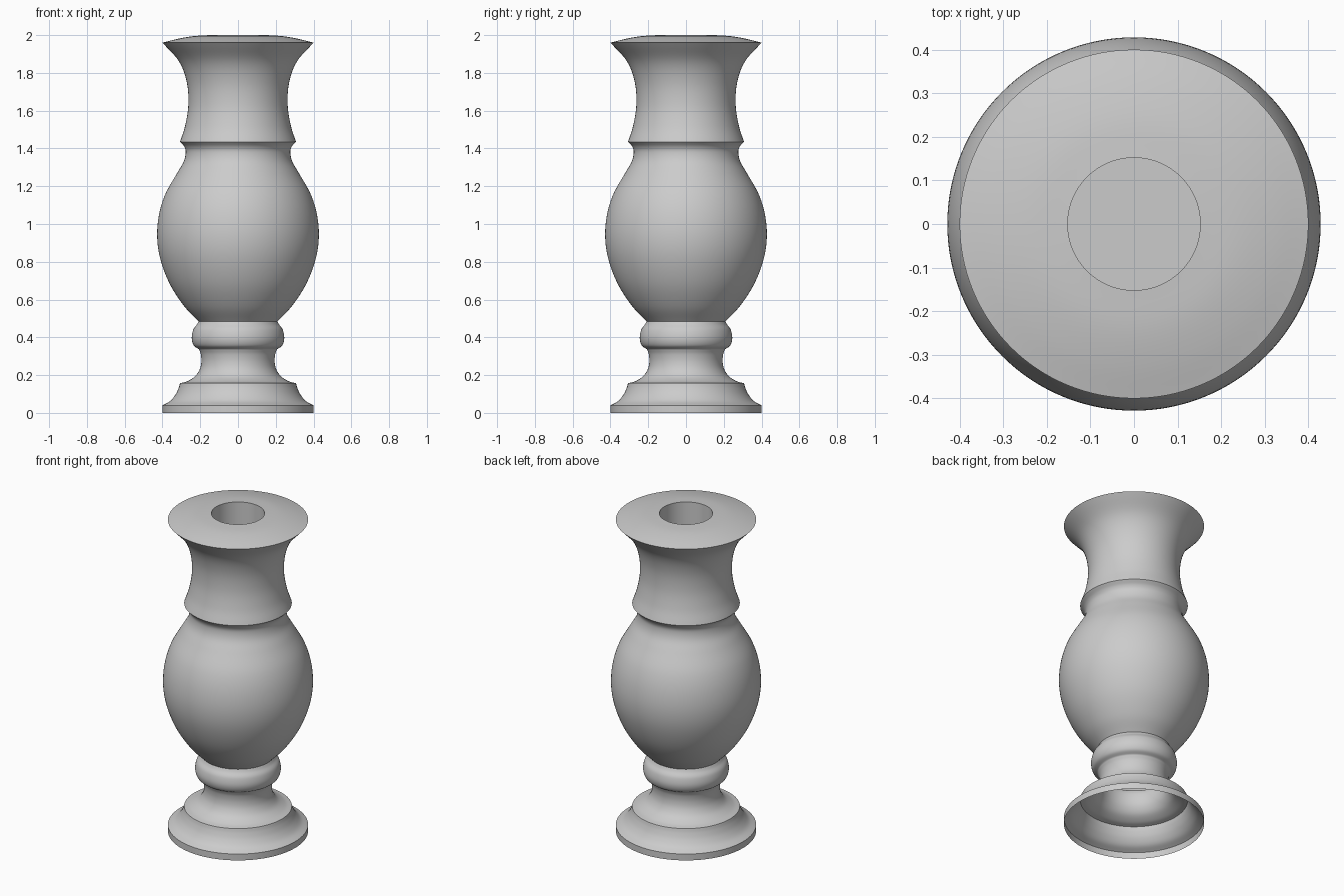
import bpy, bmesh, math
from mathutils import Vector

if "Cube" in bpy.data.objects:
    bpy.data.objects.remove(bpy.data.objects["Cube"])

SEGMENTS = 128


def smooth_curve(points, steps=6):
    """Catmull-Rom curve through (radius, height) points."""
    p = [Vector(q) for q in points]
    p = [2 * p[0] - p[1]] + p + [2 * p[-1] - p[-2]]
    out = []
    for a, b, c, d in zip(p, p[1:], p[2:], p[3:]):
        for i in range(steps):
            t = i / steps
            out.append(0.5 * (2 * b + (c - a) * t + (2 * a - 5 * b + 4 * c - d) * t ** 2
                              + (3 * b - a - 3 * c + d) * t ** 3))
    return out + [p[-2]]


# Profile sections from the open foot up to the socket; sharp creases lie between sections
sections = [
    # foot band
    [(0.40, 0.0), (0.40, 0.04)],
    # foot cove
    [(0.40, 0.04), (0.36, 0.062), (0.332, 0.095), (0.315, 0.13), (0.307, 0.157)],
    # stem
    [(0.307, 0.157), (0.27, 0.167), (0.228, 0.193), (0.203, 0.23), (0.194, 0.27),
     (0.197, 0.31), (0.207, 0.337)],
    # ring bead
    [(0.207, 0.337), (0.234, 0.357), (0.245, 0.395), (0.237, 0.44), (0.218, 0.468),
     (0.209, 0.485)],
    # body
    [(0.209, 0.485), (0.285, 0.565), (0.36, 0.68), (0.41, 0.81), (0.428, 0.93),
     (0.418, 1.05), (0.384, 1.16), (0.325, 1.265), (0.288, 1.33), (0.277, 1.38),
     (0.285, 1.41), (0.307, 1.435)],
    # flared neck
    [(0.307, 1.435), (0.28, 1.52), (0.263, 1.63), (0.271, 1.75), (0.312, 1.86), (0.40, 1.96)],
    # domed top
    [(0.40, 1.96), (0.32, 1.98), (0.24, 1.994), (0.152, 2.0)],
    # socket wall and floor
    [(0.152, 2.0), (0.152, 1.65)],
    [(0.152, 1.65), (0.0, 1.65)],
]

profile = []
for section in sections:
    pts = smooth_curve(section) if len(section) > 2 else [Vector(q) for q in section]
    profile += pts if not profile else pts[1:]

# Spin the profile around the vertical axis
bm = bmesh.new()
verts = [bm.verts.new((r, 0, z)) for r, z in profile]
edges = [bm.edges.new(pair) for pair in zip(verts, verts[1:])]
bmesh.ops.spin(bm, geom=verts + edges, cent=(0, 0, 0), axis=(0, 0, 1),
               angle=math.tau, steps=SEGMENTS, use_duplicate=False)
bmesh.ops.remove_doubles(bm, verts=bm.verts, dist=0.0001)
bmesh.ops.recalc_face_normals(bm, faces=bm.faces)

# Make the outside face outward
foot = min(bm.faces, key=lambda f: f.calc_center_median().z)
if foot.normal.dot(foot.calc_center_median()) < 0:
    bmesh.ops.reverse_faces(bm, faces=bm.faces)

mesh = bpy.data.meshes.new("turned_candle_holder")
bm.to_mesh(mesh)
bm.free()
holder = bpy.data.objects.new("turned_candle_holder", mesh)
bpy.context.collection.objects.link(holder)
bpy.context.view_layer.objects.active = holder
holder.select_set(True)
bpy.ops.object.shade_smooth_by_angle(angle=math.radians(35))
